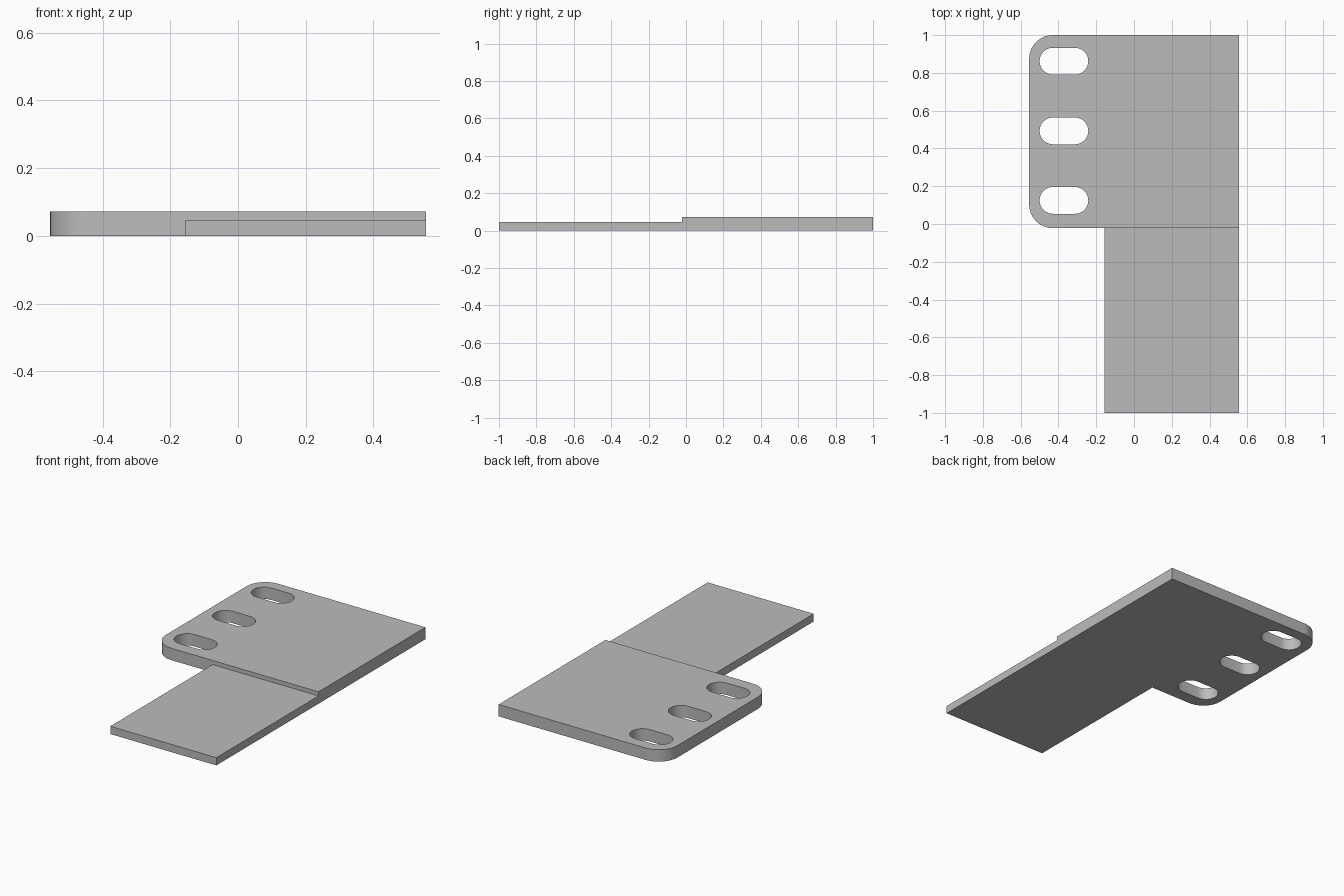
import bpy, bmesh, math

cube = bpy.data.objects.get("Cube")
if cube:
    bpy.data.objects.remove(cube, do_unlink=True)

HALF_W = 0.555
STEP_Y = -0.022
PLATE_T, TONGUE_T = 0.072, 0.047

steel = bpy.data.materials.new("grey_steel")
steel.use_nodes = True
grey = (0.5, 0.5, 0.5, 1)
steel.diffuse_color = grey
steel.node_tree.nodes["Principled BSDF"].inputs["Base Color"].default_value = grey


def arc(cx, cy, r, start, sweep, steps):
    """Points along a circular arc, angles in degrees."""
    angles = [math.radians(start + sweep * i / steps) for i in range(steps + 1)]
    return [(cx + r * math.cos(a), cy + r * math.sin(a)) for a in angles]


def slab(name, loops, thickness):
    """Extrude an outline (with optional hole loops) up from z = 0."""
    bm = bmesh.new()
    for loop in loops:
        verts = [bm.verts.new((x, y, 0)) for x, y in loop]
        for a, b in zip(verts, verts[1:] + verts[:1]):
            bm.edges.new((a, b))
    bmesh.ops.triangle_fill(bm, edges=bm.edges[:], use_beauty=True)
    top = bmesh.ops.extrude_face_region(bm, geom=bm.faces[:], use_keep_orig=True)
    moved = [v for v in top["geom"] if isinstance(v, bmesh.types.BMVert)]
    bmesh.ops.translate(bm, verts=moved, vec=(0, 0, thickness))
    bmesh.ops.recalc_face_normals(bm, faces=bm.faces[:])
    mesh = bpy.data.meshes.new(name)
    bm.to_mesh(mesh)
    bm.free()
    mesh.materials.append(steel)
    obj = bpy.data.objects.new(name, mesh)
    bpy.context.collection.objects.link(obj)
    return obj


# Thick plate: two rounded corners on the slotted side
R = 0.125
outline = [(HALF_W, STEP_Y), (HALF_W, 1)]
outline += arc(-HALF_W + R, 1 - R, R, 90, 90, 12)
outline += arc(-HALF_W + R, STEP_Y + R, R, 180, 90, 12)

# Three rounded slots
SLOT_R = 0.071
slots = [arc(-0.242 - SLOT_R, y, SLOT_R, -90, 180, 16)
         + arc(-0.5 + SLOT_R, y, SLOT_R, 90, 180, 16)
         for y in (0.125, 0.493, 0.862)]
plate = slab("slotted_plate", [outline] + slots, PLATE_T)

# Thinner tongue, fused into the plate
tongue = slab("tongue", [[(-0.155, -1), (HALF_W, -1), (HALF_W, 0.02), (-0.155, 0.02)]],
              TONGUE_T)
weld = plate.modifiers.new("weld_tongue", 'BOOLEAN')
weld.operation = 'UNION'
weld.solver = 'EXACT'
weld.object = tongue
bpy.context.view_layer.objects.active = plate
plate.select_set(True)
bpy.ops.object.modifier_apply(modifier=weld.name)
bpy.data.objects.remove(tongue, do_unlink=True)

# Smooth rounded walls, sharp rims
bpy.ops.object.shade_smooth_by_angle(angle=math.radians(30))
